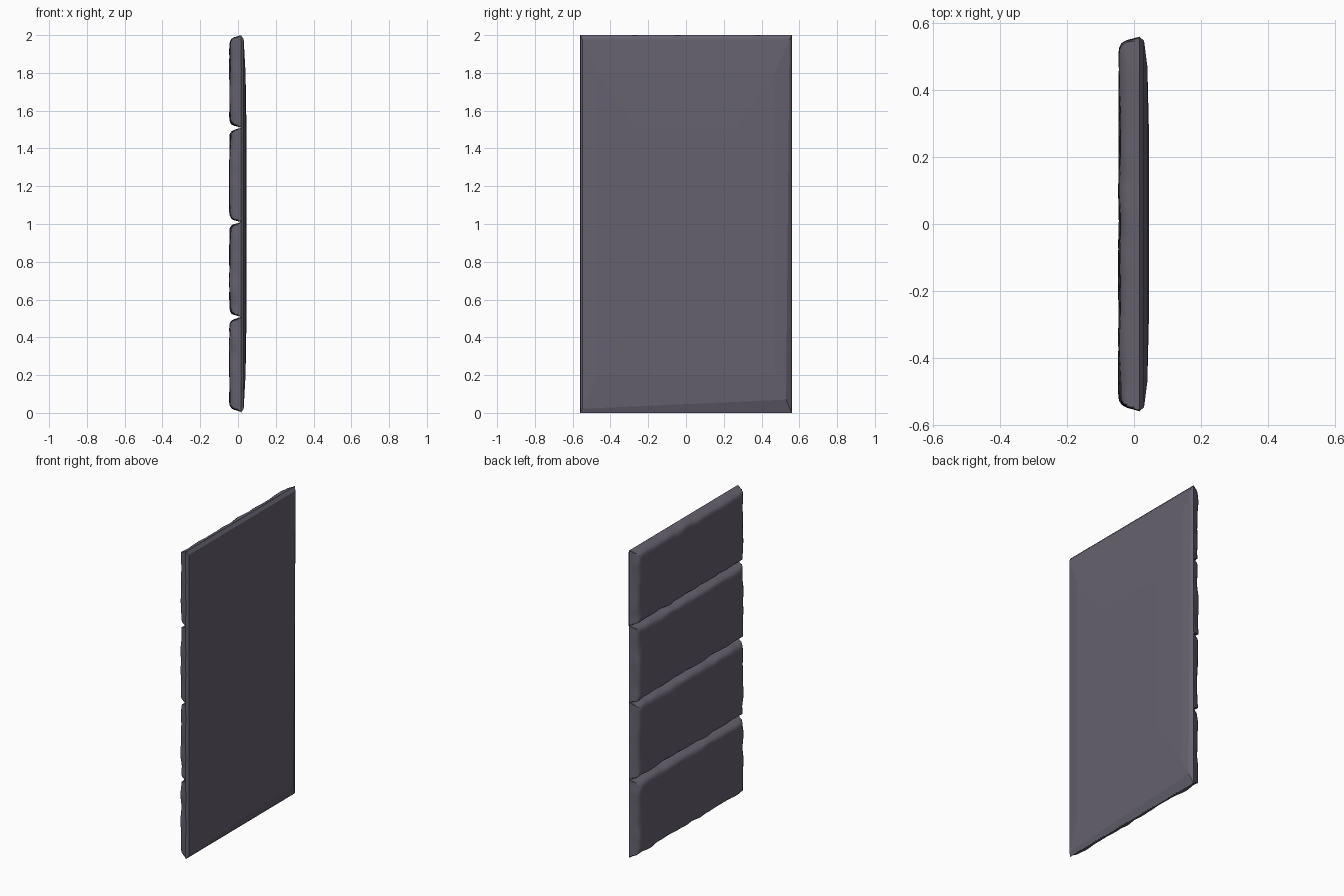
import bpy, bmesh
from mathutils import Vector, noise

if "Cube" in bpy.data.objects:
    bpy.data.objects.remove(bpy.data.objects["Cube"])

mat = bpy.data.materials.new("dark_stone")
mat.diffuse_color = (0.13, 0.12, 0.155, 1)
mat.use_nodes = True
mat.node_tree.nodes["Principled BSDF"].inputs["Base Color"].default_value = mat.diffuse_color


def make_object(name, bm, smooth):
    bmesh.ops.recalc_face_normals(bm, faces=bm.faces)
    # open shells: make the outside face away from the panel's seam plane
    broad = max(bm.faces, key=lambda f: f.calc_area())
    if broad.normal.x * (broad.calc_center_median().x - 0.015) < 0:
        bmesh.ops.reverse_faces(bm, faces=bm.faces)
    me = bpy.data.meshes.new(name)
    bm.to_mesh(me)
    bm.free()
    me.materials.append(mat)
    ob = bpy.data.objects.new(name, me)
    bpy.context.collection.objects.link(ob)
    if smooth:
        bpy.ops.object.select_all(action='DESELECT')
        ob.select_set(True)
        bpy.context.view_layer.objects.active = ob
        bpy.ops.object.shade_smooth_by_angle(angle=0.6)


# Rim profile of a slab: inset from the outline, and depth in x
INSET = [0, 0.005, 0.011, 0.018, 0.030, 0.050]
DEPTH = [0.017, 0.0, -0.022, -0.034, -0.041, -0.043]


def spaced(lo, hi, count):
    a, b = lo + INSET[-1], hi - INSET[-1]
    mid = [a + (b - a) * i / count for i in range(1, count)]
    return [lo + i for i in INSET] + mid + [hi - i for i in reversed(INSET)]


def slab(index, z0, z1):
    ys, zs = spaced(-0.56, 0.56, 36), spaced(z0, z1, 16)
    ny, nz = len(ys), len(zs)
    yc, zc = 0, (z0 + z1) / 2
    bm = bmesh.new()
    grid = []
    for i, y in enumerate(ys):
        row = []
        for j, z in enumerate(zs):
            k = min(i, j, ny - 1 - i, nz - 1 - j, len(INSET) - 1)
            seed = Vector((index * 7.3, y * 7, z * 7))
            x = DEPTH[k]
            py, pz = y, z
            if k:
                # chipped, uneven rim and gently wavy face
                fade = min(k / 3, 1)
                x += 0.007 * fade * noise.noise(seed)
                wob = 0.006 + 0.009 * noise.noise(seed * 1.6 + Vector((3, 1, 5)))
                wob = max(wob, -0.002) * fade
                if min(i, ny - 1 - i) < len(INSET):
                    py += wob if y < yc else -wob
                if min(j, nz - 1 - j) < len(INSET):
                    pz += wob * 1.4 if z < zc else -wob
            row.append(bm.verts.new((x, py, pz)))
        grid.append(row)
    for i in range(ny - 1):
        for j in range(nz - 1):
            bm.faces.new((grid[i][j], grid[i + 1][j],
                          grid[i + 1][j + 1], grid[i][j + 1]))
    make_object(f"stone_slab_{index + 1}", bm, True)


# Four rough slabs stacked on the -x side
seams = [0.005, 0.508, 1.01, 1.51, 2.0]
for n in range(4):
    slab(n, seams[n], seams[n + 1])

# Faceted, slightly domed backing plate on the +x side
bm = bmesh.new()
rings = []
for x, dy, dz in [(0.015, 0, 0), (0.030, 0.012, 0.022),
                  (0.040, 0.09, 0.2), (0.045, 0.3, 0.5)]:
    y, z0, z1 = 0.56 - dy, dz, 2 - dz
    rings.append([bm.verts.new((x, a, b)) for a, b in
                  ((-y, z0), (y, z0), (y, z1), (-y, z1))])
rings[1][1].co = (0.031, 0.53, 0.07)  # broken lower corner
for a, b in zip(rings, rings[1:]):
    for i in range(4):
        j = (i + 1) % 4
        bm.faces.new((a[i], a[j], b[j], b[i]))
bm.faces.new(rings[-1])
make_object("backing_plate", bm, False)
